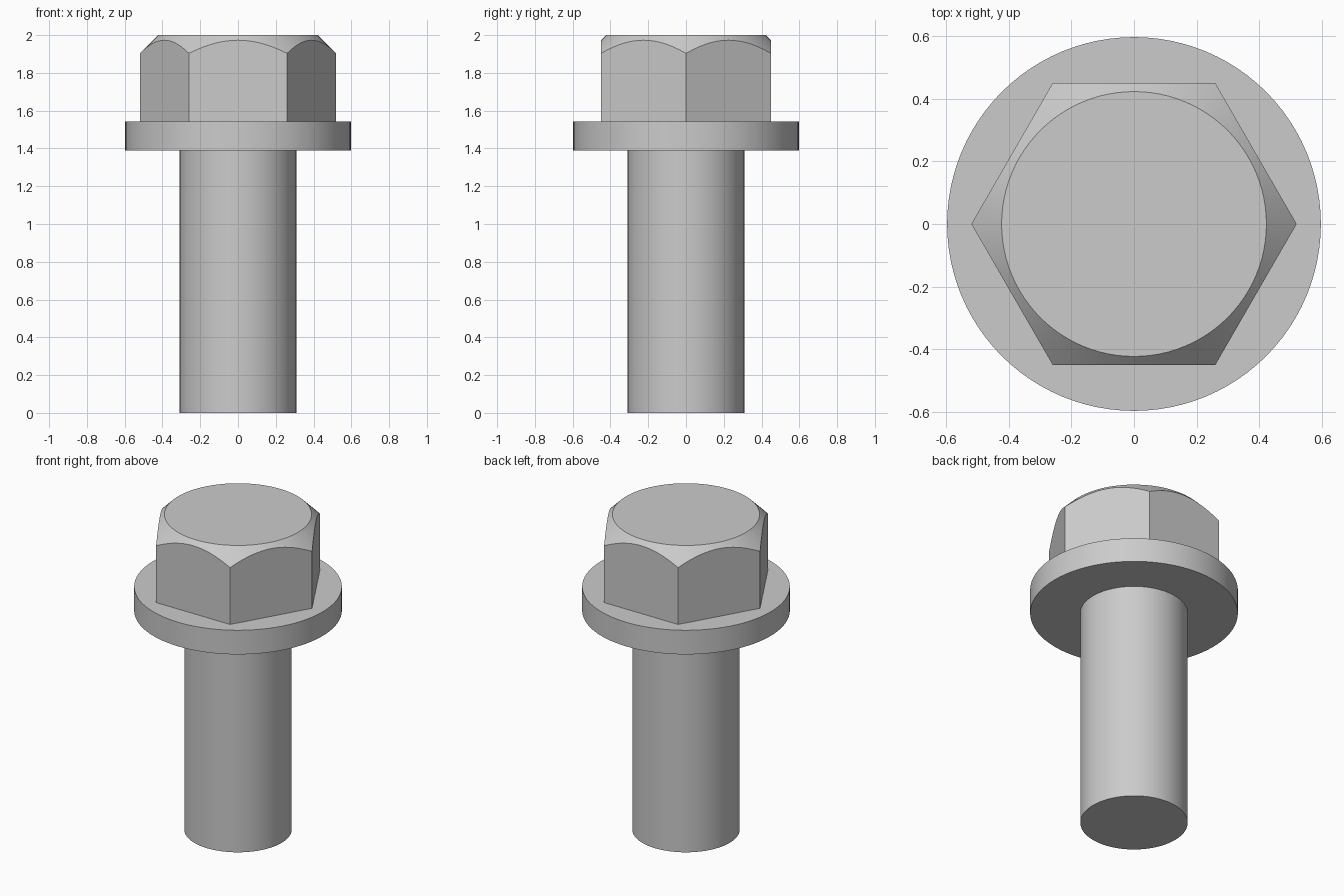
import bpy
import bmesh
from math import cos, pi, radians, tau

SEGMENTS = 96

cube = bpy.data.objects.get("Cube")
if cube:
    bpy.data.objects.remove(cube, do_unlink=True)

steel = bpy.data.materials.new("steel grey")
steel.use_nodes = True
grey = (0.6, 0.6, 0.6, 1.0)
steel.diffuse_color = grey
steel.node_tree.nodes["Principled BSDF"].inputs["Base Color"].default_value = grey


def hexagon(angle, apothem):
    """Radius of a hexagon with corners on the x axis."""
    return apothem / cos(angle % (pi / 3) - pi / 6)


def ring_solid(name, rings):
    """Closed solid from rings; each ring maps an angle to (radius, height)."""
    bm = bmesh.new()
    loops = []
    for ring in rings:
        loop = []
        for i in range(SEGMENTS):
            angle = tau * i / SEGMENTS
            radius, z = ring(angle)
            loop.append(bm.verts.new((radius * cos(angle), radius * cos(angle - pi / 2), z)))
        loops.append(loop)
    for low, high in zip(loops, loops[1:]):
        for i in range(SEGMENTS):
            j = (i + 1) % SEGMENTS
            bm.faces.new((low[i], low[j], high[j], high[i]))
    bm.faces.new(loops[0][::-1])
    bm.faces.new(loops[-1])
    mesh = bpy.data.meshes.new(name)
    bm.to_mesh(mesh)
    bm.free()
    mesh.materials.append(steel)
    obj = bpy.data.objects.new(name, mesh)
    bpy.context.collection.objects.link(obj)
    bpy.ops.object.select_all(action="DESELECT")
    obj.select_set(True)
    bpy.context.view_layer.objects.active = obj
    bpy.ops.object.shade_smooth_by_angle(angle=radians(25))
    return obj


def cylinder(name, radius, bottom, top):
    return ring_solid(name, [lambda a: (radius, bottom), lambda a: (radius, top)])


# Plain shank and the washer flange it runs into
cylinder("shank", 0.309, 0.0, 1.4)
cylinder("flange", 0.597, 1.39, 1.543)

# Hexagonal head, its corners trimmed by a 45 degree cone
APOTHEM, CROWN, TOP = 0.45, 0.423, 2.0


def chamfer_edge(angle):
    radius = hexagon(angle, APOTHEM)
    return radius, TOP - (radius - CROWN)


ring_solid("hex_head", [
    lambda a: (hexagon(a, APOTHEM), 1.535),
    chamfer_edge,
    lambda a: (CROWN, TOP),
])
